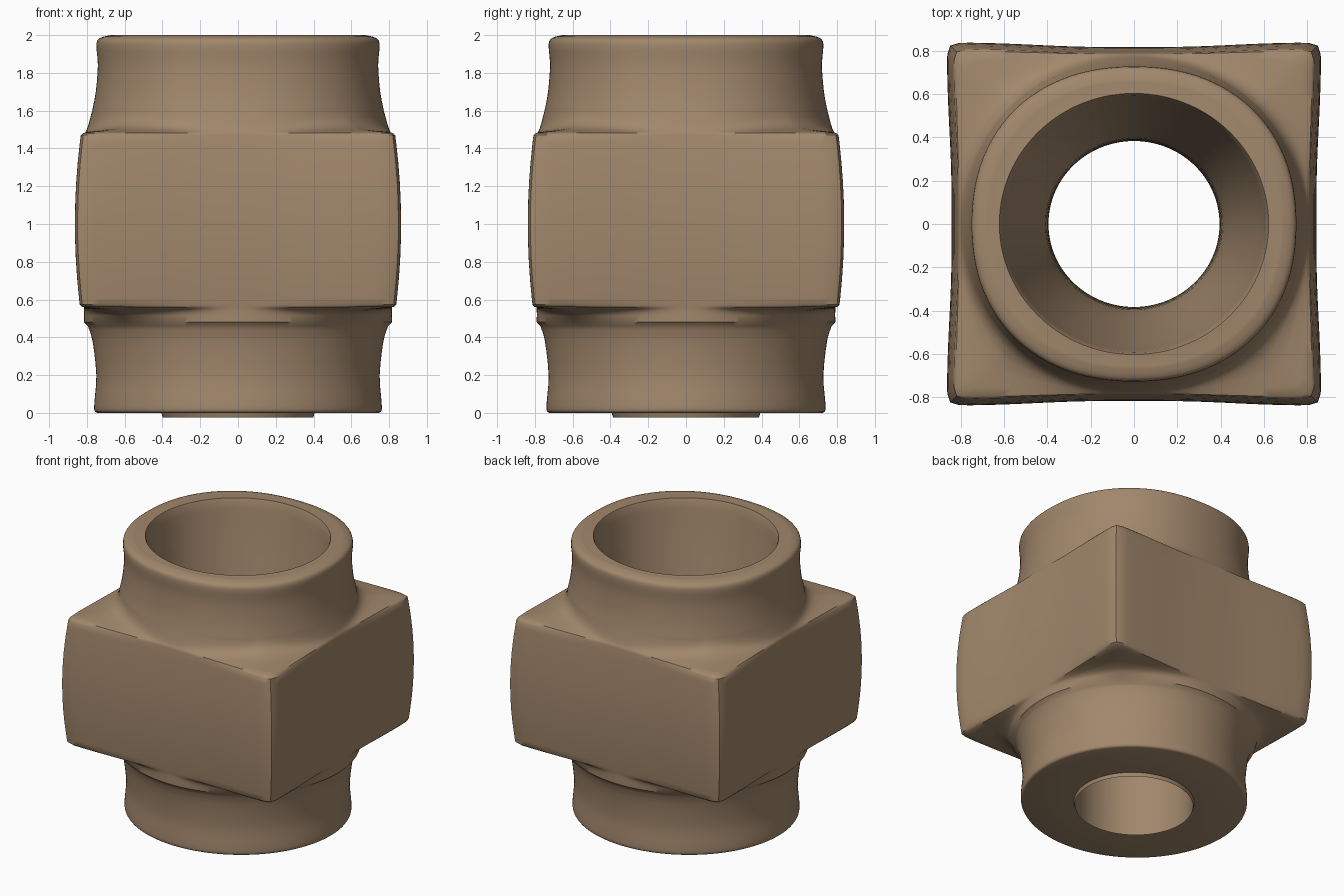
import bpy, bmesh, math

if "Cube" in bpy.data.objects:
    bpy.data.objects.remove(bpy.data.objects["Cube"])

SEGS = 192                 # points around each ring
Y_SCALE = 0.97             # slightly narrower front to back
BLOCK_LOW, BLOCK_HIGH = 0.555, 1.488


def superellipse(a, half, n):
    """Radius at angle a: n = 2 is a circle, high n is a square."""
    c, s = abs(math.cos(a)), abs(math.sin(a))
    return half / (c ** n + s ** n) ** (1 / n)


def block_radius(a, z):
    """Square with crisp corners, hollow sides and a slight belly in height."""
    half = 0.86 - 0.14 * (z - 1) ** 2
    return superellipse(a, half, 40) * (0.98 + 0.025 * math.sin(2 * a) ** 4)


def ring(bm, z, r, n=2.0, block=0.0):
    """One ring: round section blended towards the square block section."""
    verts = []
    for i in range(SEGS):
        a = 2 * math.pi * i / SEGS
        rad = superellipse(a, r, n) * (1 - block) + block_radius(a, z) * block
        verts.append(bm.verts.new((rad * math.cos(a), rad * math.sin(a) * Y_SCALE, z)))
    return verts


def smooth_path(points, steps=3):
    """Catmull-Rom curve through (z, radius) points."""
    out = []
    for k in range(len(points) - 1):
        p1, p2 = points[k], points[k + 1]
        p0, p3 = points[max(k - 1, 0)], points[min(k + 2, len(points) - 1)]
        for t in (s / steps for s in range(steps)):
            out.append([0.5 * (2 * b + (c - a) * t + (2 * a - 5 * b + 4 * c - d) * t ** 2
                               + (3 * b - a - 3 * c + d) * t ** 3)
                        for a, b, c, d in zip(p0, p1, p2, p3)])
    return out + [points[-1]]


lower_collar = [(0, 0.745), (0.012, 0.76), (0.06, 0.76), (0.2, 0.75), (0.38, 0.77), (0.46, 0.795)]
upper_collar = [(1.6, 0.772), (1.7, 0.753), (1.84, 0.742), (1.95, 0.75), (1.985, 0.73), (2, 0.675)]
bore = [(1.992, 0.635), (1.97, 0.613), (1.75, 0.58), (1.25, 0.495), (0.8, 0.42),
        (0.5, 0.4), (0.015, 0.395), (0, 0.405)]
# Ledge fillet: height towards the block, blend into the block
ledge = [(-0.075, 0.03), (-0.04, 0.1), (-0.02, 0.22), (-0.008, 0.45),
         (0, 0.75), (0.006, 0.95), (0.018, 1)]

# Stack the rings up the outside, over the lip and down the bore
bm = bmesh.new()
rings = [ring(bm, z, r) for z, r in smooth_path(lower_collar)]
rings += [ring(bm, BLOCK_LOW + dz, 0.815, 2, b) for dz, b in ledge]
rings += [ring(bm, 0.61 + 0.82 * k / 8, 0.82, 2, 1) for k in range(9)]
rings += [ring(bm, BLOCK_HIGH - dz, 0.80 + 0.25 * min(dz, 0), 2.1, b) for dz, b in reversed(ledge)]
rings += [ring(bm, z, r, 2.2) for z, r in smooth_path(upper_collar)]
rings += [ring(bm, z, r) for z, r in smooth_path(bore)]

# Skin the rings into one closed tube
for k, lower in enumerate(rings):
    upper = rings[(k + 1) % len(rings)]
    for i in range(SEGS):
        j = (i + 1) % SEGS
        bm.faces.new((lower[i], lower[j], upper[j], upper[i]))
bmesh.ops.recalc_face_normals(bm, faces=bm.faces)

mesh = bpy.data.meshes.new("square_body_pipe_fitting")
bm.to_mesh(mesh)
bm.free()
fitting = bpy.data.objects.new("square_body_pipe_fitting", mesh)
bpy.context.collection.objects.link(fitting)

# Single clay-brown colour
brown = bpy.data.materials.new("clay_brown")
brown.diffuse_color = (0.36, 0.245, 0.15, 1)
brown.use_nodes = True
brown.node_tree.nodes["Principled BSDF"].inputs["Base Color"].default_value = brown.diffuse_color
mesh.materials.append(brown)

bpy.context.view_layer.objects.active = fitting
fitting.select_set(True)
bpy.ops.object.shade_smooth_by_angle(angle=math.radians(40))
